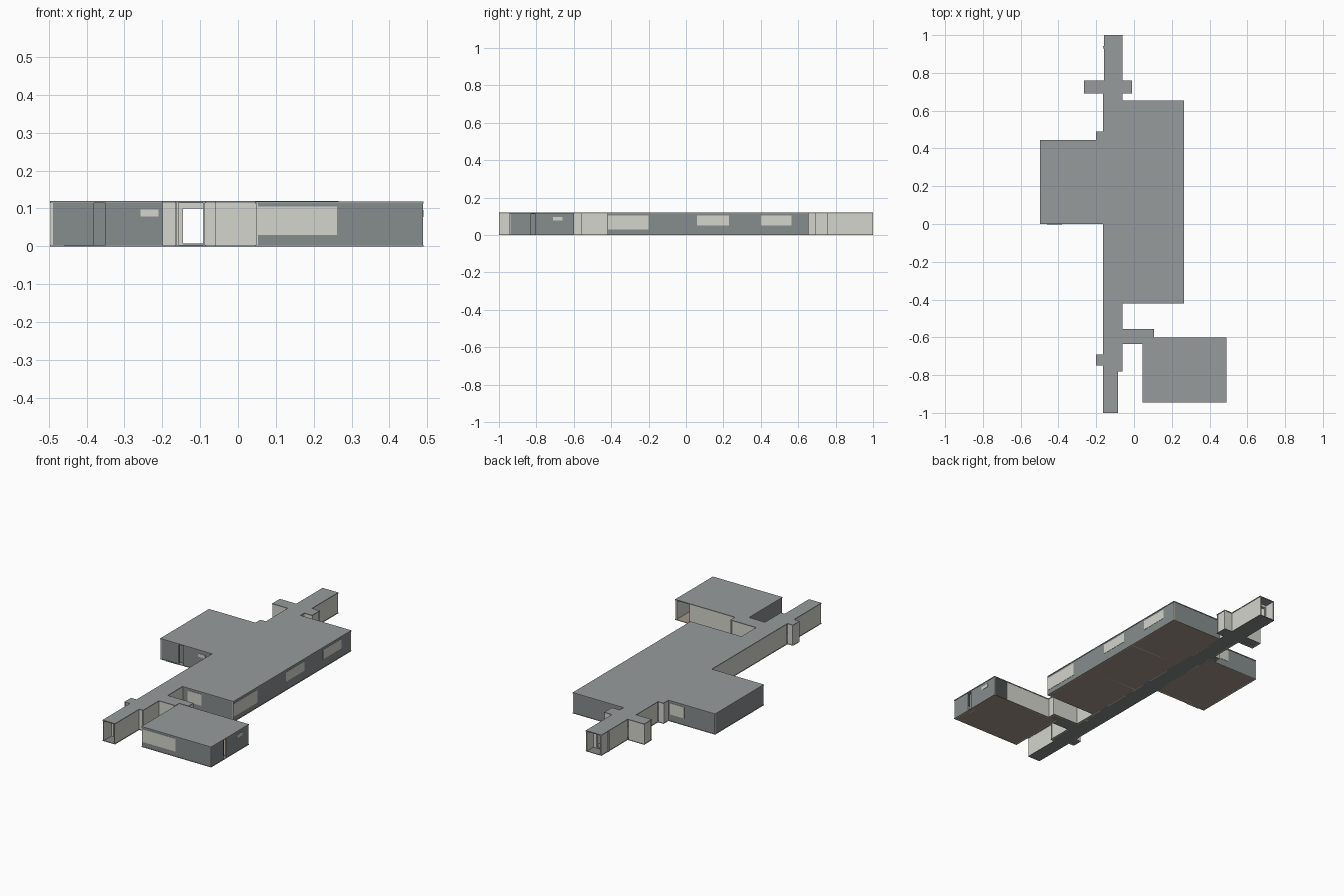
import bpy, bmesh
from mathutils import Vector

if "Cube" in bpy.data.objects:
    bpy.data.objects.remove(bpy.data.objects["Cube"])

T = 0.006          # wall thickness
WALL_TOP = 0.115
ROOF_TOP = 0.12


def mat(name, col):
    m = bpy.data.materials.new(name)
    m.diffuse_color = (*col, 1)
    m.use_nodes = True
    m.node_tree.nodes["Principled BSDF"].inputs["Base Color"].default_value = m.diffuse_color
    return m


ROOF = mat("roof grey", (0.31, 0.33, 0.33))
GREY = mat("outer wall grey", (0.24, 0.265, 0.27))
LIGHT = mat("light plaster", (0.66, 0.66, 0.61))
BROWN = mat("room floor brown", (0.36, 0.30, 0.245))
DARK = mat("corridor floor grey", (0.235, 0.245, 0.245))
TRIM = mat("door trim grey", (0.36, 0.36, 0.34))


def box(name, x0, x1, y0, y1, z0, z1, material, outer=None, outer_mat=None):
    """Box whose face looking along 'outer' may take a second material."""
    bm = bmesh.new()
    bmesh.ops.create_cube(bm, size=1)
    for v in bm.verts:
        v.co = Vector((x0 if v.co.x < 0 else x1,
                       y0 if v.co.y < 0 else y1,
                       z0 if v.co.z < 0 else z1))
    bm.normal_update()
    me = bpy.data.meshes.new(name)
    me.materials.append(material)
    if outer:
        me.materials.append(outer_mat)
        for f in bm.faces:
            if f.normal.dot(Vector(outer)) > 0.9:
                f.material_index = 1
    bm.to_mesh(me)
    bm.free()
    ob = bpy.data.objects.new(name, me)
    bpy.context.collection.objects.link(ob)
    return ob


def wall(name, axis, pos, a, b, out, outer_mat=LIGHT, gaps=(), z0=0.0, z1=WALL_TOP):
    """Wall at x=pos or y=pos from a to b, outside towards 'out'.
    gaps: (start, end, header height); a header of WALL_TOP leaves a full gap."""
    p0, p1 = sorted((pos, pos - out * T))
    d = (out, 0, 0) if axis == 'x' else (0, out, 0)

    def piece(s, e, lo, hi):
        if e - s < 1e-4 or hi - lo < 1e-4:
            return
        r = (p0, p1, s, e) if axis == 'x' else (s, e, p0, p1)
        box(name, *r, lo, hi, LIGHT, d, outer_mat)

    cur = a
    for s, e, h in sorted(gaps):
        piece(cur, s, z0, z1)
        piece(s, e, h, z1)
        cur = e
    piece(cur, b, z0, z1)


def window(name, axis, pos, a, b, out, lo, hi):
    p0, p1 = sorted((pos + out * 0.0015, pos - out * 0.002))
    r = (p0, p1, a, b) if axis == 'x' else (a, b, p0, p1)
    box(name, *r, lo, hi, LIGHT)


# Plan: floor and roof plates (x0, x1, y0, y1)
corridor = [
    (-0.165, -0.085, -1.0, -0.78), (-0.165, -0.06, -0.78, 0.69),
    (-0.265, -0.01, 0.69, 0.76), (-0.16, -0.06, 0.76, 1.0),
    (-0.2, -0.165, -0.75, -0.69), (-0.2, -0.165, 0.445, 0.49),
    (-0.06, 0.105, -0.635, -0.6), (-0.06, 0.105, -0.6, -0.555),
]
corridor[6] = (-0.06, 0.045, -0.635, -0.6)
for r in corridor:
    box("corridor_floor", *r, 0, 0.003, DARK)
    box("corridor_roof", *r, WALL_TOP, ROOF_TOP, ROOF)
box("connector_roof_corner", 0.045, 0.105, -0.6, -0.555, WALL_TOP, ROOF_TOP - 0.0002, ROOF)

thirds = [-0.42, -0.062, 0.297, 0.655]
rooms = [("west_room", -0.497, -0.165, 0.0, 0.445, ROOF_TOP),
         ("south_east_room", 0.045, 0.49, -0.945, -0.6, 0.118)]
rooms += [("east_room", -0.06, 0.265, thirds[i], thirds[i + 1], ROOF_TOP) for i in range(3)]
for n, x0, x1, y0, y1, top in rooms:
    box(n + "_floor", x0, x1, y0, y1, 0, 0.003, BROWN)
    box(n + "_roof", x0, x1, y0, y1, top - 0.005, top, ROOF)

# Corridor side walls
I = 0.002  # inset under the roof edge
wall("corridor_west_wall", 'x', -0.165 + I, -1, 0.69, -1,
     gaps=[(-0.75, -0.69, WALL_TOP), (0.36, 0.42, 0.1), (0.03, 0.09, 0.1),
           (0.447, 0.488, WALL_TOP)])
wall("corridor_west_wall", 'x', -0.16 + I, 0.76, 1, -1)
wall("corridor_east_wall", 'x', -0.085 - I, -1, -0.78, 1)
wall("corridor_step_wall", 'y', -0.78 + I, -0.087, -0.06, -1)
doors = [(y, y + 0.06, 0.1) for y in (-0.36, -0.15, 0.0, 0.2, 0.36, 0.56)]
wall("corridor_east_wall", 'x', -0.06 - I, -0.78, 0.69, 1,
     gaps=[(-0.633, -0.557, WALL_TOP)] + doors)
wall("corridor_east_wall", 'x', -0.06 - I, 0.76, 1, 1)

# Small alcoves on the west side
for y0, y1 in ((-0.75, -0.69), (0.445, 0.49)):
    wall("alcove_end", 'x', -0.2 + I, y0, y1, -1)
    wall("alcove_side", 'y', y0 + I, -0.2, -0.165, -1)
    wall("alcove_side", 'y', y1 - I, -0.2, -0.165, 1)

# Cross passage at the north
for x0, x1 in ((-0.265, -0.163), (-0.062, -0.01)):
    wall("cross_passage_wall", 'y', 0.69 + I, x0, x1, -1)
    wall("cross_passage_wall", 'y', 0.76 - I, x0, x1, 1)
wall("cross_passage_end", 'x', -0.265 + I, 0.69, 0.76, -1)
wall("cross_passage_end", 'x', -0.01 - I, 0.69, 0.76, 1)

# Connector to the south east room
wall("connector_south_wall", 'y', -0.635 + I, -0.06, 0.047, -1)
wall("connector_north_wall", 'y', -0.555 - I, -0.06, 0.105, 1)
wall("connector_end_wall", 'x', 0.105 - I, -0.6, -0.555, 1)

# East rooms
wall("east_room_outer_wall", 'x', 0.265 - I, -0.42, 0.655, 1, GREY)
wall("east_room_south_wall", 'y', -0.42 + I, -0.06, 0.263, -1, GREY)
wall("east_room_north_wall", 'y', 0.655 - I, -0.06, 0.263, 1, GREY)
for y in thirds[1:3]:
    wall("east_room_partition", 'y', y, -0.06, 0.26, 1)
for a, b, lo in ((-0.418, -0.2, 0.03), (0.06, 0.23, 0.05), (0.4, 0.565, 0.05)):
    window("east_window", 'x', 0.265 - I, a, b, 1, lo, 0.105)
window("east_room_south_window", 'y', -0.42 + I, -0.03, 0.06, -1, 0.04, 0.105)

# West room, with a recessed strip in the front wall
wall("west_room_west_wall", 'x', -0.495, 0, 0.445, -1, GREY)
wall("west_room_north_wall", 'y', 0.445 - I, -0.495, -0.165, 1, GREY)
wall("west_room_front_wall", 'y', I, -0.495, -0.165, -1, GREY,
     gaps=[(-0.38, -0.35, WALL_TOP)])
wall("west_room_front_recess", 'y', 0.022, -0.39, -0.34, -1, GREY)
box("west_room_front_sill", -0.46, -0.38, -0.003, 0.002, 0, 0.004, GREY)
window("west_room_front_window", 'y', I, -0.257, -0.21, -1, 0.079, 0.097)
window("west_room_north_window", 'y', 0.445 - I, -0.3, -0.21, 1, 0.04, 0.105)

# South east room, with a recessed strip and an open corner
wall("south_east_west_wall", 'x', 0.045 + I, -0.943, -0.635, -1, GREY)
wall("south_east_inner_wall", 'x', 0.045 + I, -0.635, -0.6, -1)
wall("south_east_front_wall", 'y', -0.945 + I, 0.047, 0.488, -1, GREY, z1=0.1135)
wall("south_east_east_wall", 'x', 0.49 - I, -0.943, -0.6, 1, GREY,
     gaps=[(-0.83, -0.805, WALL_TOP)], z1=0.1135)
wall("south_east_recess", 'x', 0.468, -0.84, -0.795, 1, GREY, z1=0.1135)
wall("south_east_north_wall", 'y', -0.6 - I, 0.047, 0.488, 1, LIGHT,
     gaps=[(0.05, 0.101, 0.1), (0.4, 0.478, 0.1135)], z1=0.1135)
window("south_east_front_window", 'y', -0.945 + I, 0.05, 0.262, -1, 0.03, 0.105)
window("south_east_east_window", 'x', 0.49 - I, -0.71, -0.66, 1, 0.077, 0.096)

# Door frames across the corridor
for y in (-0.93, -0.5, 0.6, 0.93):
    right = -0.087 if y < -0.78 else -0.062
    box("door_frame_left", -0.163, -0.145, y, y + 0.012, 0, WALL_TOP, LIGHT)
    box("door_frame_right", -0.088, right, y, y + 0.012, 0, WALL_TOP, LIGHT)
    box("door_frame_head", -0.145, -0.088, y, y + 0.012, 0.1, WALL_TOP, LIGHT)
    box("door_threshold", -0.145, -0.088, y, y + 0.012, 0.003, 0.008, TRIM)
